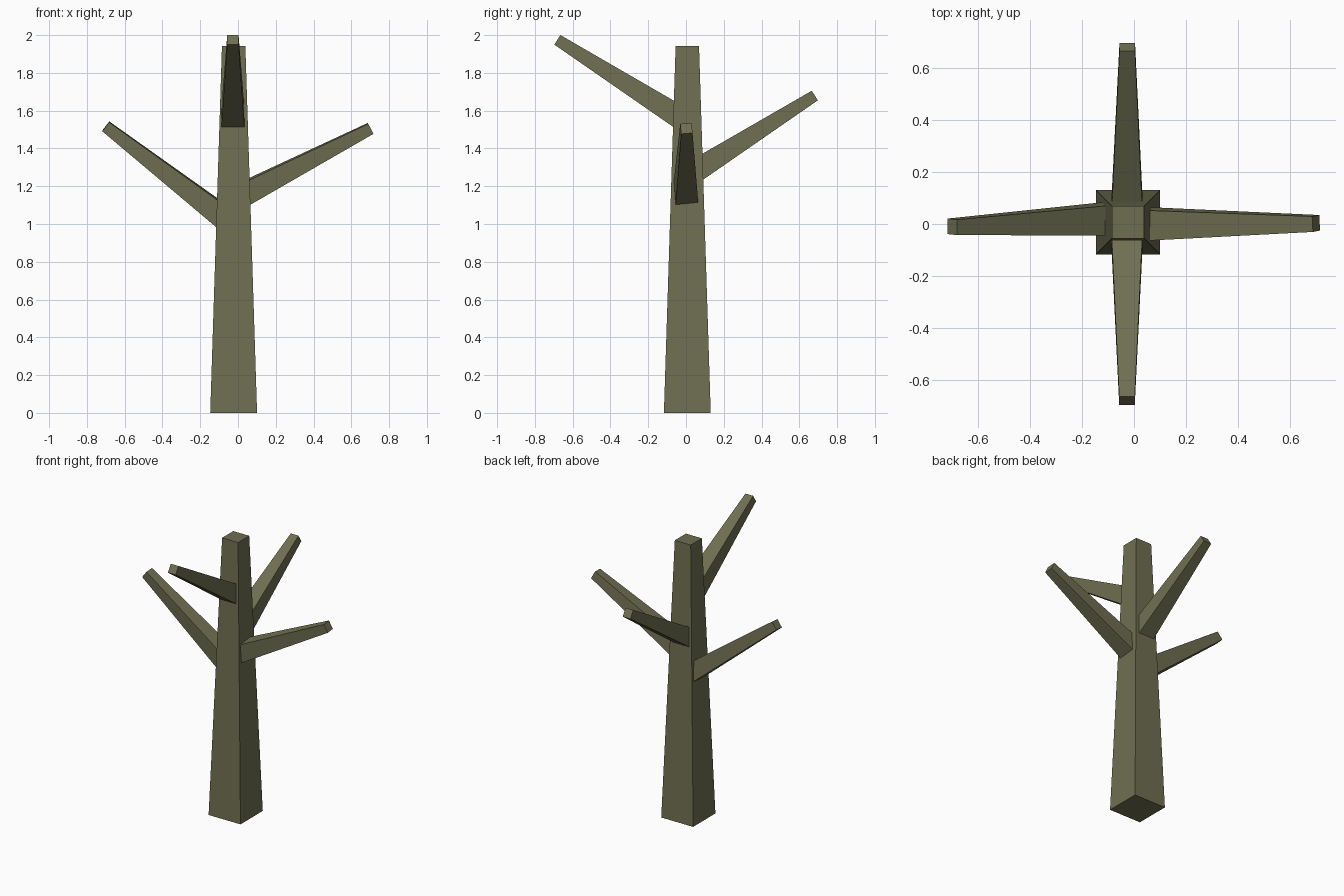
import bpy, bmesh
from mathutils import Vector

if "Cube" in bpy.data.objects:
    bpy.data.objects.remove(bpy.data.objects["Cube"])

bark = bpy.data.materials.new("olive bark")
bark.diffuse_color = (0.159, 0.159, 0.084, 1)
bark.use_nodes = True
bark.node_tree.nodes["Principled BSDF"].inputs["Base Color"].default_value = bark.diffuse_color


def taper(name, start, end, r0, r1, up):
    """Square tapered beam between two points; up sets its roll."""
    start, end = Vector(start), Vector(end)
    axis = (end - start).normalized()
    side = axis.cross(Vector(up)).normalized()
    top = side.cross(axis)
    bm = bmesh.new()
    rings = [[bm.verts.new(c + r * (a * side + b * top))
              for a, b in ((-1, -1), (1, -1), (1, 1), (-1, 1))]
             for c, r in ((start, r0), (end, r1))]
    for ring in rings:
        bm.faces.new(ring)
    for i in range(4):
        j = (i + 1) % 4
        bm.faces.new((rings[0][i], rings[0][j], rings[1][j], rings[1][i]))
    bmesh.ops.recalc_face_normals(bm, faces=bm.faces)
    mesh = bpy.data.meshes.new(name)
    bm.to_mesh(mesh)
    bm.free()
    mesh.materials.append(bark)
    bpy.context.collection.objects.link(bpy.data.objects.new(name, mesh))


# Trunk
taper("trunk", (-0.023, 0.007, 0), (-0.023, 0.007, 1.942), 0.124, 0.062, (0, 1, 0))

# Branches: start on the trunk axis, end at the tip, roll direction
for name, start, end, up in (
    ("front_branch", (-0.027, 0.005, 1.54), (-0.027, -0.681, 1.975), (0, 0, 1)),
    ("back_branch", (-0.027, 0.005, 1.252), (-0.026, 0.682, 1.68), (0, 0, 1)),
    ("right_branch", (-0.023, -0.001, 1.13), (0.702, 0.002, 1.506), (0, -0.08, 1)),
    ("left_branch", (-0.023, 0.023, 0.993), (-0.700, -0.011, 1.517), (0, -0.08, 1)),
):
    taper(name, start, end, 0.063, 0.03, up)
